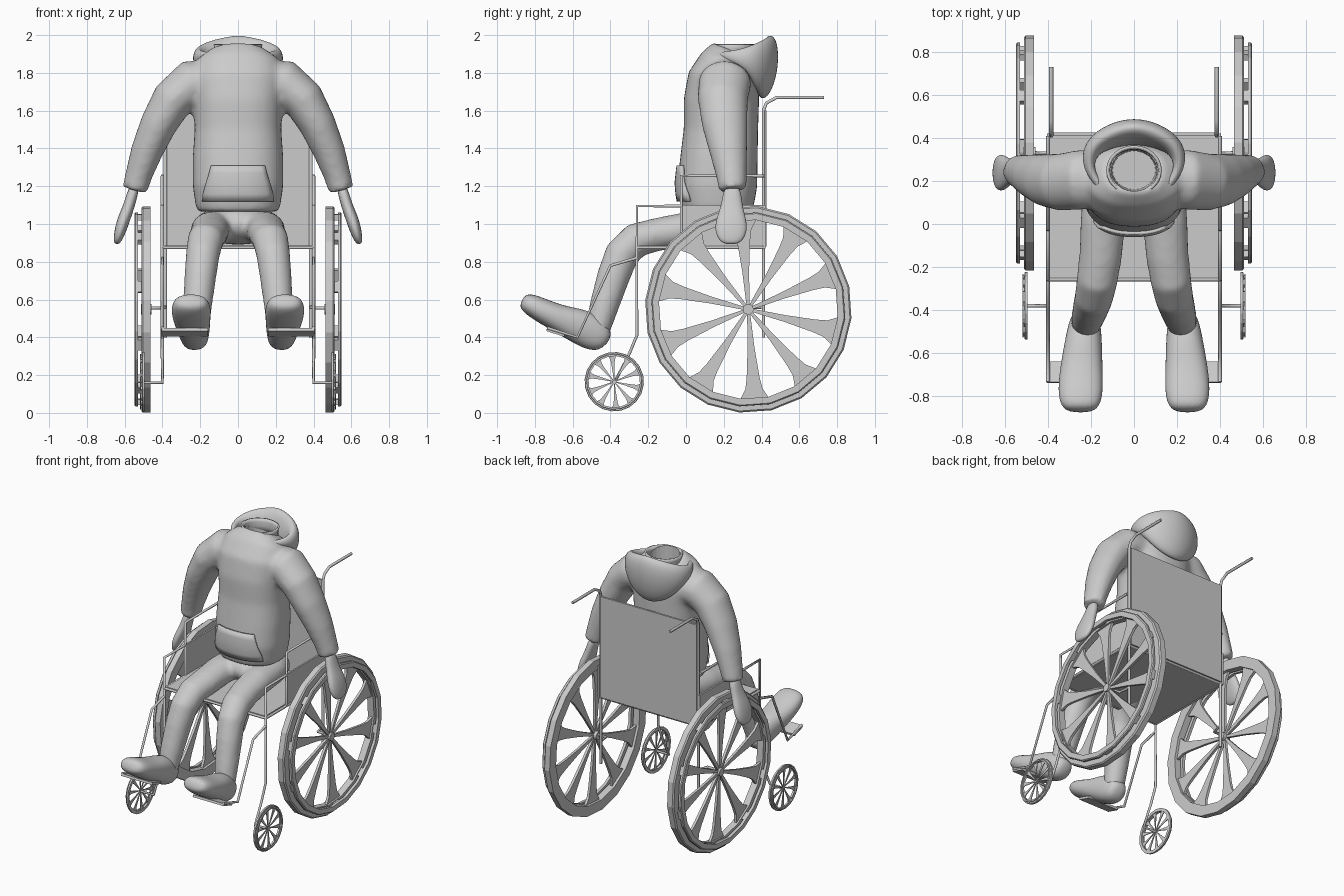
import bpy, bmesh, math
from mathutils import Vector, Matrix

if "Cube" in bpy.data.objects:
    bpy.data.objects.remove(bpy.data.objects["Cube"])


def finish(name, bm, smooth=False, subsurf=0):
    bmesh.ops.recalc_face_normals(bm, faces=bm.faces)
    me = bpy.data.meshes.new(name)
    bm.to_mesh(me)
    bm.free()
    ob = bpy.data.objects.new(name, me)
    bpy.context.collection.objects.link(ob)
    if smooth:
        for p in me.polygons:
            p.use_smooth = True
    if subsurf:
        ob.modifiers.new("subsurf", 'SUBSURF').levels = subsurf
        ob.modifiers["subsurf"].render_levels = subsurf
    return ob


def loft(bm, rows, ref, side=1, n=16, power=2.0, closed=False, caps=True):
    """Skin elliptical rings: each row is x, y, z, half size along ref, half size across."""
    cs = [Vector((r[0] * side, r[1], r[2])) for r in rows]
    k, rings, ref = len(rows), [], Vector(ref)
    for i, r in enumerate(rows):
        if closed:
            t = cs[(i + 1) % k] - cs[i - 1]
        else:
            t = cs[min(i + 1, k - 1)] - cs[max(i - 1, 0)]
        t.normalize()
        a = (ref - t * ref.dot(t)).normalized()
        b = t.cross(a)
        ring = []
        for j in range(n):
            c, s = math.cos(math.tau * j / n), math.sin(math.tau * j / n)
            c = math.copysign(abs(c) ** (2 / power), c)
            s = math.copysign(abs(s) ** (2 / power), s)
            ring.append(bm.verts.new(cs[i] + a * r[3] * c + b * r[4] * s))
        rings.append(ring)
    for i in range(k if closed else k - 1):
        p, q = rings[i], rings[(i + 1) % k]
        for j in range(n):
            bm.faces.new((p[j], p[(j + 1) % n], q[(j + 1) % n], q[j]))
    if caps and not closed:
        bm.faces.new(rings[0])
        bm.faces.new(rings[-1])


def tube(name, pts, r=0.009):
    cu = bpy.data.curves.new(name, 'CURVE')
    cu.dimensions = '3D'
    cu.bevel_depth, cu.bevel_resolution, cu.use_fill_caps = r, 1, True
    sp = cu.splines.new('POLY')
    sp.points.add(len(pts) - 1)
    for p, co in zip(sp.points, pts):
        p.co = (*co, 1)
    ob = bpy.data.objects.new(name, cu)
    bpy.context.collection.objects.link(ob)


def box(name, lo, hi, tilt=0):
    bm = bmesh.new()
    lo, hi = Vector(lo), Vector(hi)
    bmesh.ops.create_cube(bm, size=1, matrix=Matrix.Translation((lo + hi) / 2)
                          @ Matrix.Rotation(tilt, 4, 'X') @ Matrix.Diagonal((*(hi - lo), 1)))
    return finish(name, bm)


def wheel(name, side, x, y, z, k):
    """Twenty-sided tyre, push rim and ten flared spokes; k scales the whole wheel."""
    bm = bmesh.new()
    P = lambda px, r, a: bm.verts.new((side * (x + px * k), y + r * k * math.cos(a), z + r * k * math.sin(a)))
    start, step = math.radians(13), math.tau / 20

    def annulus(x0, x1, ro, ri, chamfer=0.0):
        prof = [(x0, ri), (x0, ro), (x1 - chamfer, ro), (x1, ro - chamfer), (x1, ri)]
        rings = [[P(px, r, start + step * i) for px, r in prof] for i in range(20)]
        for i in range(20):
            p, q = rings[i], rings[(i + 1) % 20]
            for j in range(5):
                bm.faces.new((p[j], p[(j + 1) % 5], q[(j + 1) % 5], q[j]))

    def slab(pts, x0, x1):
        lo, hi = ([P(px, math.hypot(u, v), a + math.atan2(v, u)) for u, v in pts] for px in (x0, x1))
        bm.faces.new(lo)
        bm.faces.new(hi)
        for j in range(len(pts)):
            m = (j + 1) % len(pts)
            bm.faces.new((lo[j], lo[m], hi[m], hi[j]))

    annulus(0, 0.048, 0.548, 0.475, 0.008)
    annulus(0.065, 0.085, 0.515, 0.475, 0.006)
    half = [(0.02, 0.008), (0.2, 0.018), (0.36, 0.034), (0.42, 0.045), (0.478, 0.078)]
    for i in range(10):
        a = start + step * (2 * i + 0.5)
        slab(half + [(u, -v) for u, v in reversed(half)], 0.018, 0.036)
        slab([(0.475, 0.03), (0.505, 0.03), (0.505, -0.03), (0.475, -0.03)], 0.03, 0.07)
    a = 0
    slab([(0.028 * math.cos(math.tau * i / 12), 0.028 * math.sin(math.tau * i / 12)) for i in range(12)], -0.005, 0.05)
    finish(name, bm)


# wheelchair sides
for s, tag in ((1, "left"), (-1, "right")):
    wheel("rear_wheel_" + tag, s, 0.464, 0.33, 0.548, 1)
    wheel("caster_wheel_" + tag, s, 0.495, -0.38, 0.165, 0.287)
    X = 0.4 * s
    tube("back_post_" + tag, [(0.385 * s, y, z) for y, z in
         ((0.41, 0.4), (0.41, 1.6), (0.425, 1.64), (0.48, 1.67), (0.73, 1.67))], 0.01)
    tube("arm_rail_" + tag, [(X, 0.41, 1.255), (X, -0.025, 1.255), (X, -0.025, 0.87)])
    tube("front_frame_" + tag, [(X, -0.02, 1.095), (X, -0.26, 1.095), (X, -0.26, 0.41),
         (X, -0.31, 0.29), (X, -0.38, 0.16), (0.51 * s, -0.38, 0.16)])
    tube("seat_rail_" + tag, [(X, 0.41, 0.875), (X, -0.26, 0.875)])
    tube("rear_axle_" + tag, [(0.385 * s, 0.41, 0.56), (X, 0.33, 0.555), (0.48 * s, 0.33, 0.555)])
    tube("leg_hanger_" + tag, [(X, -0.26, 0.82), (X, -0.40, 0.78), (X, -0.575, 0.40), (X, -0.735, 0.45)])
    xs = sorted((0.16 * s, 0.405 * s))
    box("footplate_" + tag, (xs[0], -0.74, 0.418), (xs[1], -0.64, 0.434), -0.3)
    xs = sorted((0.392 * s, 0.404 * s))
    box("side_panel_" + tag, (xs[0], -0.025, 0.87), (xs[1], 0.42, 1.1))
box("seat", (-0.39, -0.25, 0.868), (0.39, 0.41, 0.885))
box("backrest", (-0.38, 0.412, 0.88), (0.38, 0.426, 1.6))
tube("front_crossbar", [(-0.4, -0.258, 0.875), (0.4, -0.258, 0.875)])
tube("rear_crossbar", [(-0.4, 0.41, 0.875), (0.4, 0.41, 0.875)])

# hooded sweater: torso and sleeves fused
torso = [(0, .165, 1.065, .215, .185), (0, .165, 1.10, .225, .195), (0, .165, 1.2, .24, .212),
         (0, .175, 1.35, .24, .205), (0, .185, 1.5, .23, .197), (0, .187, 1.65, .235, .2),
         (0, .2, 1.77, .25, .19), (0, .225, 1.86, .22, .15), (0, .25, 1.915, .14, .115)]
sleeve = [(.1, .215, 1.75, .13, .11), (.25, .205, 1.745, .14, .125), (.345, .195, 1.66, .133, .112),
          (.42, .205, 1.53, .122, .098), (.485, .225, 1.38, .10, .085), (.525, .24, 1.26, .082, .072),
          (.547, .247, 1.18, .074, .068)]
bm = bmesh.new()
loft(bm, torso, (1, 0, 0), n=32, power=2.4)
for s in (1, -1):
    loft(bm, sleeve, (0, 1, 0), s, n=24)
sweater = finish("sweater", bm, True)
m = sweater.modifiers.new("fuse", 'REMESH')
m.mode, m.voxel_size, m.use_smooth_shade = 'VOXEL', 0.016, True
m = sweater.modifiers.new("soften", 'SMOOTH')
m.factor, m.iterations = 0.5, 10

# neck opening
bm = bmesh.new()
loft(bm, [(0, .25, 1.72, .1, .09), (0, .25, 2.1, .113, .103)], (1, 0, 0), n=24)
cutter = finish("neck_cutter", bm)
cutter.hide_render = True
cutter.hide_set(True)
m = sweater.modifiers.new("neck", 'BOOLEAN')
m.operation, m.object = 'DIFFERENCE', cutter
bm = bmesh.new()
loft(bm, [(0, .25, 1.85, .118, .1), (0, .25, 1.9, .112, .096), (0, .25, 1.93, .112, .098),
          (0, .25, 1.953, .118, .104)], (1, 0, 0), n=24, caps=False)
collar = finish("shirt_collar", bm, True)
collar.modifiers.new("thick", 'SOLIDIFY').thickness = 0.012

# hood draped behind the neck, tapering to a V at the front
half = [(.09, .115, 1.885, .012, .012), (.165, .18, 1.895, .016, .016), (.215, .26, 1.885, .035, .025),
        (.205, .34, 1.875, .075, .042), (.15, .39, 1.858, .125, .052), (.075, .42, 1.838, .162, .058)]
path = [(0, .07, 1.855, .012, .012)] + half + [(0, .43, 1.828, .178, .06)] \
    + [(-r[0], *r[1:]) for r in reversed(half)]
bm = bmesh.new()
loft(bm, path, (0, 0.12, 1), n=14, closed=True)
finish("hood", bm, True, 2)

# front pocket following the belly
bm = bmesh.new()
grid = []
for z, w in ((1.12, .185), (1.16, .182), (1.22, .165), (1.27, .15), (1.31, .14)):
    f = min(1, (z - 1.1) / .1)
    yc, hx, hy = (.165, .225 + .015 * f, .195 + .017 * f) if z < 1.2 else (.165 + (z - 1.2) * .067, .24, .212 - (z - 1.2) * .047)
    grid.append([bm.verts.new((w * u / 6, yc - hy * (1 - abs(w * u / 6 / hx) ** 2.4) ** (1 / 2.4) - .008, z))
                 for u in range(-6, 7)])
for p, q in zip(grid, grid[1:]):
    for j in range(12):
        bm.faces.new((p[j], p[j + 1], q[j + 1], q[j]))
pocket = finish("front_pocket", bm, True)
m = pocket.modifiers.new("thick", 'SOLIDIFY')
m.thickness, m.offset = 0.016, 0

# hands, trousers and shoes
hand = [(.545, .245, 1.21, .045, .03), (.575, .243, 1.1, .055, .03), (.603, .24, 1.03, .08, .034),
        (.622, .238, .97, .088, .032), (.636, .238, .92, .07, .024), (.645, .238, .893, .035, .012)]
leg = [(.11, .3, .99, .09, .08), (.13, .2, .98, .105, .095), (.145, 0, .97, .105, .093),
       (.155, -.15, .945, .1, .088), (.172, -.265, .915, .096, .092), (.186, -.34, .84, .09, .092),
       (.2, -.385, .72, .085, .088), (.215, -.435, .56, .077, .078), (.225, -.47, .43, .068, .065)]
shoe = [(.225, -.42, .365, .05, .04), (.228, -.455, .40, .075, .09), (.235, -.55, .455, .088, .1),
        (.243, -.65, .49, .098, .077), (.248, -.75, .535, .107, .067), (.25, -.83, .578, .1, .058),
        (.25, -.87, .597, .065, .035)]
for s, tag in ((1, "left"), (-1, "right")):
    for part, rows, ref in (("hand", hand, (0, 1, 0)), ("shoe", shoe, (1, 0, 0))):
        bm = bmesh.new()
        loft(bm, rows, ref, s, power=2.3)
        finish(part + "_" + tag, bm, True, 2)
bm = bmesh.new()
for s in (1, -1):
    loft(bm, leg, (1, 0, 0), s, n=20)
bmesh.ops.create_uvsphere(bm, u_segments=24, v_segments=12, radius=1,
                          matrix=Matrix.Translation((0, .17, 1.0)) @ Matrix.Diagonal((.215, .19, .11, 1)))
trousers = finish("trousers", bm, True)
m = trousers.modifiers.new("fuse", 'REMESH')
m.mode, m.voxel_size, m.use_smooth_shade = 'VOXEL', 0.016, True
m = trousers.modifiers.new("soften", 'SMOOTH')
m.factor, m.iterations = 0.5, 8
